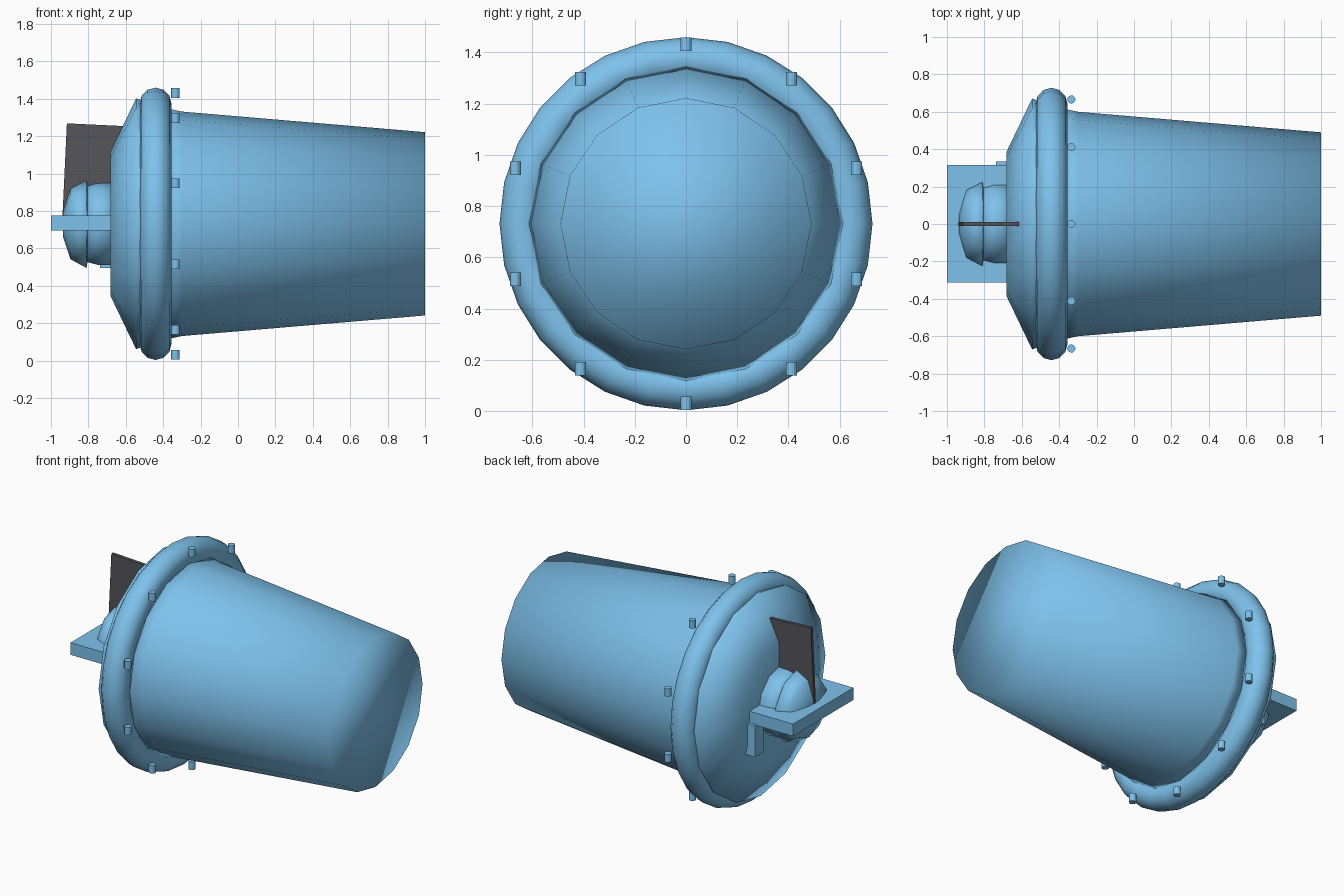
import bpy, bmesh, math
from mathutils import Vector

if "Cube" in bpy.data.objects:
    bpy.data.objects.remove(bpy.data.objects["Cube"])

CZ = 0.731  # height of the main axis


def material(name, rgb):
    m = bpy.data.materials.new(name)
    m.diffuse_color = (*rgb, 1)
    m.use_nodes = True
    m.node_tree.nodes["Principled BSDF"].inputs["Base Color"].default_value = m.diffuse_color
    return m


BLUE = material("light_blue", (0.21, 0.54, 0.84))
DARK = material("dark_grey", (0.09, 0.09, 0.105))


def finish(name, bm, smooth=False, mat=BLUE):
    bmesh.ops.recalc_face_normals(bm, faces=bm.faces)
    me = bpy.data.meshes.new(name)
    bm.to_mesh(me)
    bm.free()
    for p in me.polygons:
        p.use_smooth = smooth
    me.materials.append(mat)
    ob = bpy.data.objects.new(name, me)
    bpy.context.collection.objects.link(ob)
    return ob


def lathe(name, profile, n, closed=False):
    """Spin (x, radius) points round the main axis, capping open ends."""
    bm = bmesh.new()
    rings = []
    for x, r in profile:
        rings.append([bm.verts.new((x, r * math.sin(2 * math.pi * i / n),
                                    CZ + r * math.cos(2 * math.pi * i / n))) for i in range(n)])
    pairs = list(zip(rings, rings[1:]))
    if closed:
        pairs.append((rings[-1], rings[0]))
    for a, b in pairs:
        for i in range(n):
            j = (i + 1) % n
            bm.faces.new((a[i], a[j], b[j], b[i]))
    if not closed:
        bm.faces.new(rings[0])
        bm.faces.new(rings[-1])
    return finish(name, bm, True)


def prism(name, outline, y0, y1, mat=BLUE):
    """Extrude an (x, z) outline from y0 to y1."""
    bm = bmesh.new()
    f = bm.faces.new([bm.verts.new((x, y0, z)) for x, z in outline])
    ext = bmesh.ops.extrude_face_region(bm, geom=[f])
    bmesh.ops.translate(bm, vec=Vector((0, y1 - y0, 0)),
                        verts=[g for g in ext["geom"] if isinstance(g, bmesh.types.BMVert)])
    return finish(name, bm, mat=mat)


def box(name, x0, x1, y0, y1, z0, z1):
    return prism(name, [(x0, z0), (x1, z0), (x1, z1), (x0, z1)], y0, y1)


# Tapered barrel with a closed end
lathe("barrel", [(-0.36, 0.613), (-0.30, 0.60), (1.0, 0.49)], 16)

# Rounded flange ring
tube = [(-0.441 + 0.085 * math.cos(a), 0.643 + 0.085 * math.sin(a))
        for a in (2 * math.pi * k / 12 for k in range(12))]
lathe("flange_ring", tube, 28, closed=True)

# Conical back cover
lathe("back_cover", [(-0.682, 0.385), (-0.545, 0.67), (-0.50, 0.655)], 16)

# Stepped knob on the cover
lathe("knob_base", [(-0.805, 0.205), (-0.75, 0.219), (-0.66, 0.222)], 12)
lathe("knob_cap", [(-0.935, 0.07), (-0.895, 0.19), (-0.81, 0.236), (-0.805, 0.205)], 10)

# Ring of small upright pins
for k in range(10):
    a = 2 * math.pi * k / 10
    bm = bmesh.new()
    bmesh.ops.create_cone(bm, cap_ends=True, segments=12, radius1=0.022, radius2=0.022, depth=0.052)
    bmesh.ops.translate(bm, vec=Vector((-0.335, 0.7 * math.sin(a), CZ + 0.7 * math.cos(a))),
                        verts=bm.verts)
    finish(f"pin_{k + 1}", bm)

# Shelf plate and its leg
box("shelf_plate", -1.0, -0.675, -0.312, 0.315, 0.695, 0.775)
box("shelf_leg", -0.738, -0.655, 0.25, 0.335, 0.495, 0.70)

# Dark upright fin
prism("fin", [(-0.94, 0.74), (-0.62, 0.74), (-0.60, 1.253), (-0.915, 1.268)], -0.01, 0.01, DARK)
